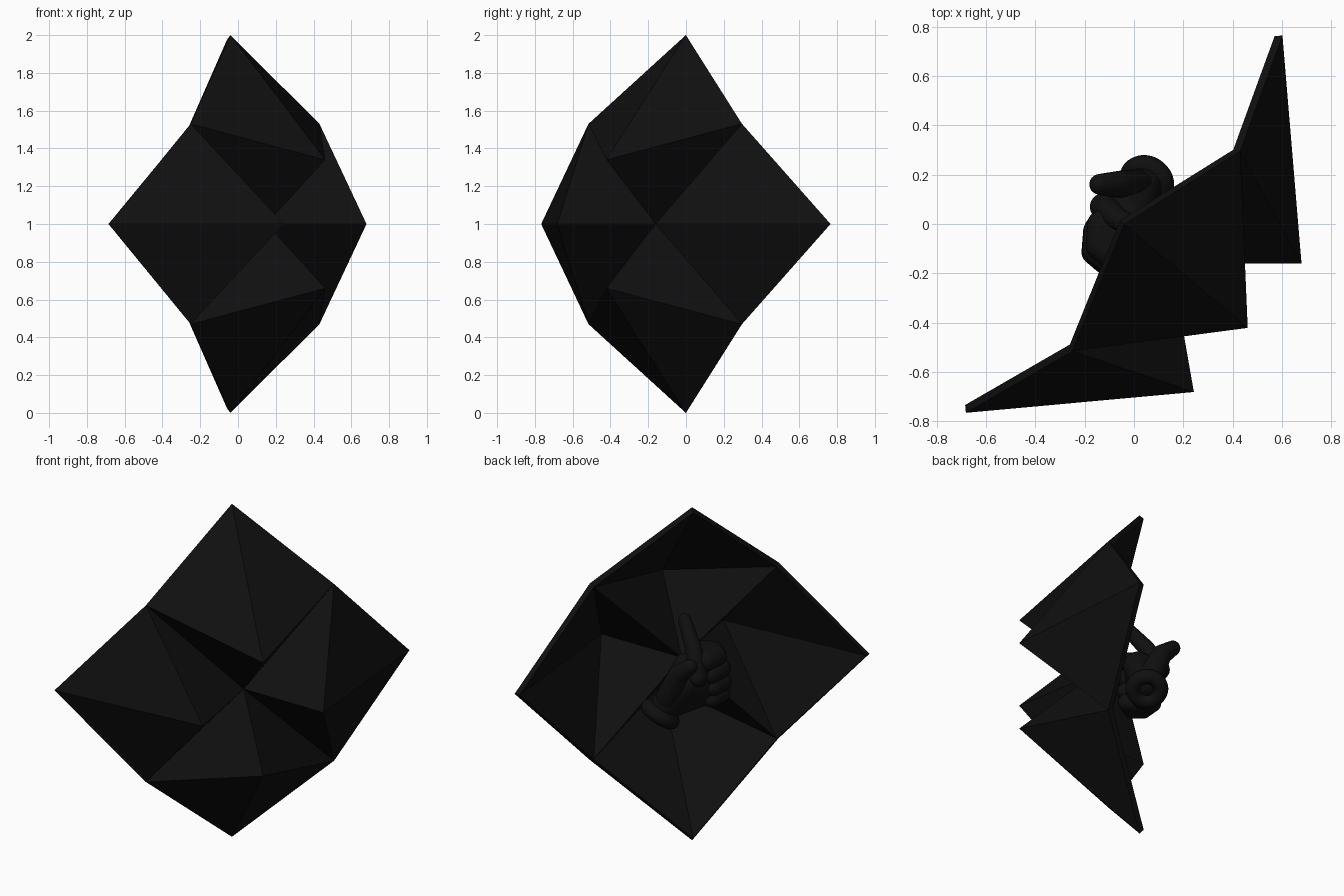
import bpy, bmesh
from math import sin, cos, pi, radians
from mathutils import Matrix, Vector

if "Cube" in bpy.data.objects:
    bpy.data.objects.remove(bpy.data.objects["Cube"])

# Everything is built facing -y, then turned 50 degrees about z
PLACE = Matrix.Translation((-0.017, -0.02, 1)) @ Matrix.Rotation(radians(50), 4, 'Z')
black = bpy.data.materials.new("black")
black.diffuse_color = (0.005, 0.005, 0.005, 1)
black.use_nodes = True
black.node_tree.nodes["Principled BSDF"].inputs["Base Color"].default_value = black.diffuse_color


def finish(bm, name, smooth):
    me = bpy.data.meshes.new(name)
    bm.to_mesh(me)
    bm.free()
    for p in me.polygons:
        p.use_smooth = smooth
    ob = bpy.data.objects.new(name, me)
    bpy.context.collection.objects.link(ob)
    ob.matrix_world = PLACE
    me.materials.append(black)
    return ob


def loc(u, v, n):
    """u sideways, v up, n towards the front"""
    return Vector((u, -n, v))


def blob(name, balls):
    """Smooth hull round a few balls (u, v, n, radius)"""
    bm = bmesh.new()
    for u, v, n, r in balls:
        bmesh.ops.create_uvsphere(bm, u_segments=24, v_segments=14, radius=r,
                                  matrix=Matrix.Translation(loc(u, v, n)))
    hull = bmesh.ops.convex_hull(bm, input=bm.verts)
    junk = {g for g in hull["geom_interior"] + hull["geom_unused"]
            if isinstance(g, bmesh.types.BMVert)}
    bmesh.ops.delete(bm, geom=list(junk), context='VERTS')
    return finish(bm, name, True)


# Faceted shell: four spikes round a sunken centre
bm = bmesh.new()
centre = bm.verts.new(loc(0, 0, 0.22))
corner, tip, spike = [], [], []
for i in range(4):
    a = i * pi / 2
    c, s = cos(a), sin(a)
    tip.append(bm.verts.new(loc(c, s, -0.03)))
    spike.append(bm.verts.new(loc(0.34 * c, 0.34 * s, 0.625)))
    a += pi / 4
    corner.append(bm.verts.new(loc(0.75 * cos(a), 0.75 * sin(a), 0.14)))
for i in range(4):
    s, p, b, d = spike[i], tip[i], corner[i], corner[i - 1]
    for tri in ((s, p, b), (s, b, centre), (s, centre, d), (s, d, p)):
        bm.faces.new(tri)
shell = finish(bm, "faceted_shell", False)
mod = shell.modifiers.new("thickness", 'SOLIDIFY')
mod.thickness = 0.032
mod.offset = -1

# Hand on the back: palm and wrist
blob("palm", [(0.16, -0.15, -0.07, 0.08), (0.06, -0.02, -0.10, 0.08),
              (-0.05, 0.06, -0.06, 0.08), (-0.06, -0.10, -0.05, 0.08),
              (0.02, 0.04, -0.02, 0.08)])

# Raised index finger leaning into the hollow
blob("index_finger_base", [(0.0, 0.03, -0.14, 0.055), (0.0, 0.16, -0.07, 0.046)])
blob("index_finger", [(0.0, 0.16, -0.07, 0.046), (0.02, 0.29, 0.05, 0.036)])

# Thumb
blob("thumb_base", [(0.15, -0.10, -0.09, 0.07), (0.11, 0.06, -0.15, 0.055)])
blob("thumb", [(0.11, 0.06, -0.15, 0.055), (0.06, 0.13, -0.21, 0.042)])

# Curled fingers, stacked
for i, (u, v, r) in enumerate([(-0.13, 0.10, 0.058), (-0.155, 0.02, 0.055),
                               (-0.165, -0.06, 0.052), (-0.16, -0.13, 0.048)]):
    blob(f"curled_finger_{i + 1}", [(u + 0.07, v, -0.10, r), (u, v, -0.05, r),
                                    (u, v, 0.01, r), (u + 0.08, v, 0.04, r)])

# Rolled cuff: ring swept round the wrist axis
axis = loc(0.55, -0.83, 0).normalized()
turn = Matrix.Translation(loc(0.19, -0.20, -0.07)) @ axis.to_track_quat('Z', 'Y').to_matrix().to_4x4()
bm = bmesh.new()
N, M = 32, 12
rings = [[bm.verts.new(turn @ Vector(((0.075 + 0.042 * cos(2 * pi * j / M)) * cos(2 * pi * i / N),
                                      (0.075 + 0.042 * cos(2 * pi * j / M)) * sin(2 * pi * i / N),
                                      0.042 * sin(2 * pi * j / M)))) for j in range(M)] for i in range(N)]
for i in range(N):
    for j in range(M):
        q, k = (i + 1) % N, (j + 1) % M
        bm.faces.new((rings[i][j], rings[q][j], rings[q][k], rings[i][k]))
finish(bm, "cuff", True)
